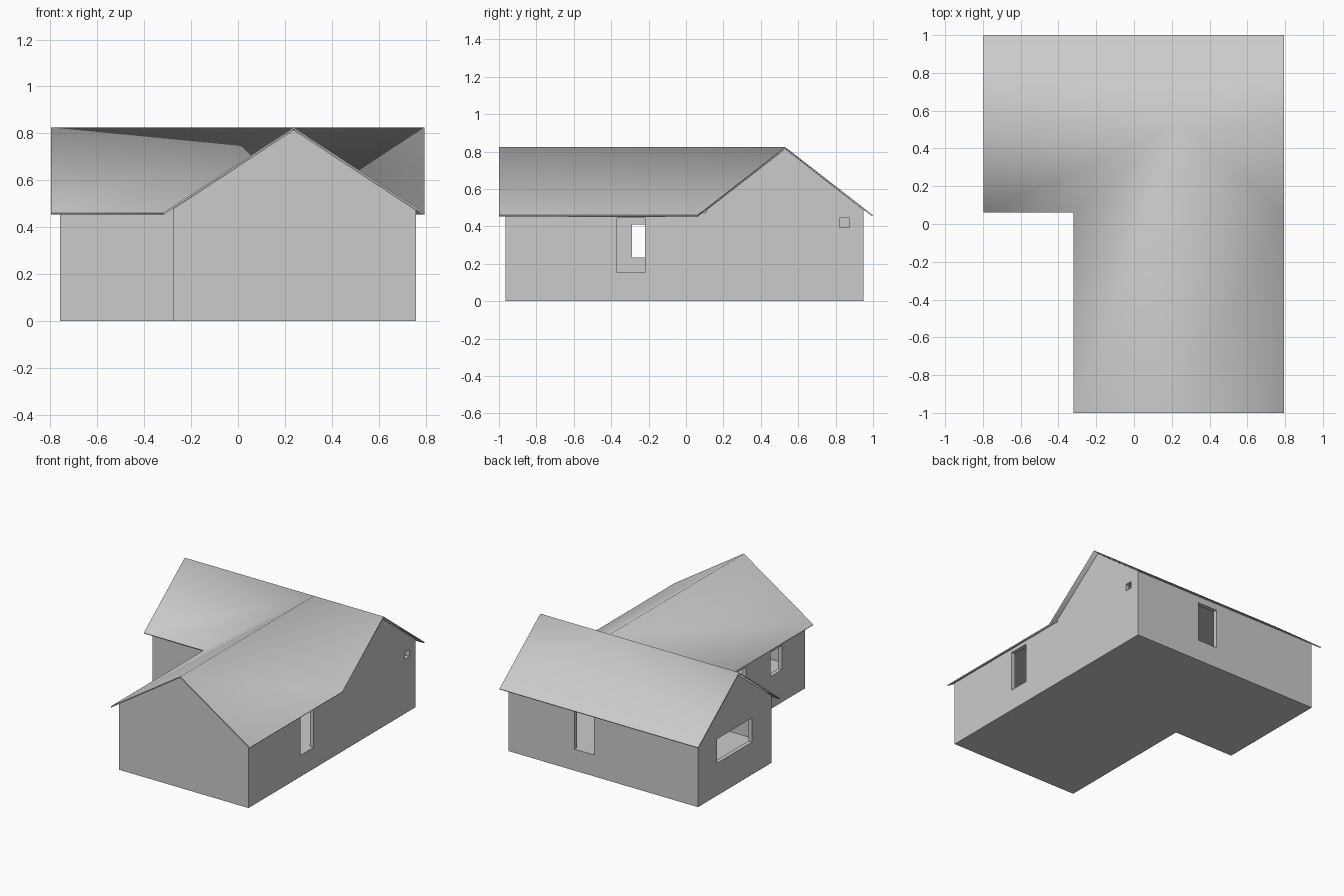
import bpy, bmesh, math

if "Cube" in bpy.data.objects:
    bpy.data.objects.remove(bpy.data.objects["Cube"])

EAVE, RIDGE = 0.46, 0.825      # roof heights
RX, RY = 0.2375, 0.53          # ridge positions of the front and back wings
FLOOR, CEIL = 0.155, 0.462


def make_object(name, verts, faces):
    me = bpy.data.meshes.new(name)
    me.from_pydata(verts, [], faces)
    bm = bmesh.new()
    bm.from_mesh(me)
    bmesh.ops.recalc_face_normals(bm, faces=bm.faces)
    bm.to_mesh(me)
    bm.free()
    ob = bpy.data.objects.new(name, me)
    bpy.context.collection.objects.link(ob)
    return ob


def prism(name, profile, a, b, axis):
    """Extrude a (horizontal, z) profile from a to b along axis x or y."""
    place = (lambda t, h, z: (t, h, z)) if axis == 'x' else (lambda t, h, z: (h, t, z))
    n = len(profile)
    verts = [place(t, h, z) for t in (a, b) for h, z in profile]
    faces = [tuple(range(n)), tuple(range(n, 2 * n))]
    faces += [(i, (i + 1) % n, (i + 1) % n + n, i + n) for i in range(n)]
    return make_object(name, verts, faces)


def box(name, x, y, z):
    return prism(name, [(y[0], z[0]), (y[1], z[0]), (y[1], z[1]), (y[0], z[1])],
                 x[0], x[1], 'x')


def gable(lo, hi, mid, half):
    """House cross-section that fits just under the roof sheet."""
    h = lambda p: RIDGE - 0.011 - (RIDGE - EAVE) * abs(p - mid) / half
    return [(lo, 0), (hi, 0), (hi, h(hi)), (mid, h(mid)), (lo, h(lo))]


def boolean(ob, tool, op):
    m = ob.modifiers.new(op, 'BOOLEAN')
    m.operation, m.object, m.solver = op, tool, 'EXACT'
    bpy.context.view_layer.objects.active = ob
    bpy.ops.object.modifier_apply(modifier=m.name)
    bpy.data.objects.remove(tool, do_unlink=True)


# walls: two gabled wings merged into an L
walls = prism("walls", gable(0.108, 0.948, RY, 0.47), -0.76, 0.76, 'x')
front = prism("front_wing", gable(-0.277, 0.76, RX, 0.5575), -0.965, 0.5, 'y')
boolean(walls, front, 'UNION')

# rooms above the raised floor
rooms = box("rooms", (-0.73, 0.73), (0.138, 0.918), (FLOOR, CEIL))
boolean(rooms, box("front_room", (-0.247, 0.73), (-0.935, 0.5), (FLOOR, CEIL)), 'UNION')
boolean(walls, rooms, 'DIFFERENCE')

# doors and windows
DOOR, WINDOW = (FLOOR, 0.445), (0.235, 0.41)
openings = [
    ((0.70, 0.80), (-0.37, -0.22), DOOR),       # right door
    ((0.70, 0.80), (0.82, 0.875), (0.395, 0.445)),  # small right window
    ((0.075, 0.23), (0.90, 1.00), DOOR),        # back door
    ((-0.80, -0.70), (0.33, 0.73), WINDOW),     # left gable window
    ((-0.32, -0.22), (-0.29, -0.16), WINDOW),   # courtyard windows
    ((-0.32, -0.22), (-0.70, -0.57), WINDOW),
]
for x, y, z in openings:
    boolean(walls, box("opening", x, y, z), 'DIFFERENCE')

# roof: thin sheet with valleys meeting at the ridge crossing
XL, XF, XR = -0.797, -0.32, 0.795
rv = [(XF, -1, EAVE), (RX, -1, RIDGE), (XR, -1, EAVE),
      (RX, RY, RIDGE), (XF, 0.06, EAVE), (XR, 0.06, EAVE),
      (XL, 0.06, EAVE), (XL, RY, RIDGE), (XL, 1, EAVE),
      (XR, RY, RIDGE), (XR, 1, EAVE)]
rf = [(0, 1, 3, 4), (1, 2, 5, 3), (6, 4, 3, 7), (5, 9, 3), (7, 3, 9, 10, 8)]
roof = make_object("roof", rv, rf)
if roof.data.polygons[0].normal.z < 0:
    roof.data.flip_normals()
sol = roof.modifiers.new("thickness", 'SOLIDIFY')
sol.thickness, sol.offset = 0.008, -1
bpy.context.view_layer.objects.active = roof
bpy.ops.object.modifier_apply(modifier=sol.name)
bpy.ops.object.select_all(action='DESELECT')
roof.select_set(True)
bpy.ops.object.shade_smooth_by_angle(angle=math.radians(80))
